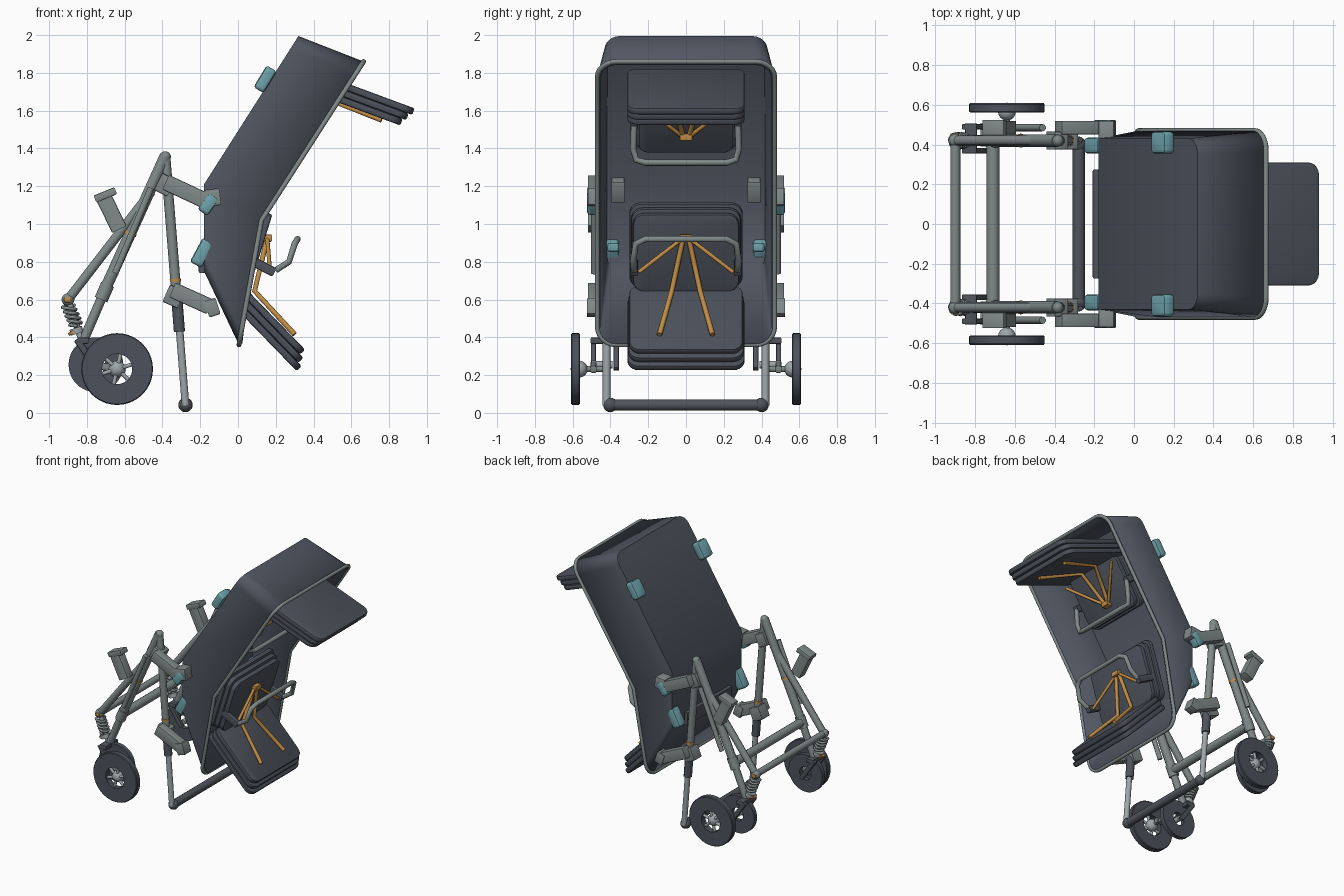
import bpy, bmesh, math
from mathutils import Vector, Matrix

cube = bpy.data.objects.get("Cube")
if cube:
    bpy.data.objects.remove(cube)


def material(name, rgb):
    m = bpy.data.materials.new(name)
    m.use_nodes = True
    m.diffuse_color = (*rgb, 1)
    m.node_tree.nodes["Principled BSDF"].inputs["Base Color"].default_value = (*rgb, 1)
    return m


SHELL = material("dark slate", (0.083, 0.096, 0.123))
PAD = material("charcoal", (0.073, 0.083, 0.105))
FRAME = material("grey green metal", (0.215, 0.255, 0.252))
DARK = material("dark tube", (0.08, 0.09, 0.106))
LIGHT = material("light metal", (0.34, 0.385, 0.4))
TEAL = material("teal", (0.155, 0.365, 0.41))
ORANGE = material("orange", (0.53, 0.265, 0.06))


def finish(name, bm, mat):
    me = bpy.data.meshes.new(name)
    bm.to_mesh(me)
    bm.free()
    me.materials.append(mat)
    ob = bpy.data.objects.new(name, me)
    bpy.context.collection.objects.link(ob)
    return ob


def tube(name, pts, r, mat, cyclic=False):
    cu = bpy.data.curves.new(name, 'CURVE')
    cu.dimensions = '3D'
    cu.bevel_depth, cu.bevel_resolution, cu.use_fill_caps = r, 3, not cyclic
    sp = cu.splines.new('POLY')
    sp.points.add(len(pts) - 1)
    for p, co in zip(sp.points, pts):
        p.co = (*co, 1)
    sp.use_cyclic_u = cyclic
    cu.materials.append(mat)
    ob = bpy.data.objects.new(name, cu)
    bpy.context.collection.objects.link(ob)


def slab(name, a, b, y, width, thick, mat, corner=0.0, edge=0.008):
    """Block whose top face runs from a to b (x, z), hanging to the right of that line."""
    d = Vector((b[0] - a[0], 0, b[1] - a[1]))
    bm = bmesh.new()
    bmesh.ops.create_cube(bm, size=1)
    bmesh.ops.scale(bm, vec=(d.length, width, thick), verts=bm.verts)
    if corner:
        up = [e for e in bm.edges if abs(e.verts[0].co.z - e.verts[1].co.z) > thick / 2]
        bmesh.ops.bevel(bm, geom=up, offset=corner, segments=5, profile=0.5, affect='EDGES')
    rims = [e for e in bm.edges if abs(e.verts[0].co.z - e.verts[1].co.z) < thick / 2]
    bmesh.ops.bevel(bm, geom=rims, offset=edge, segments=2, profile=0.5, affect='EDGES')
    bmesh.ops.translate(bm, vec=(d.length / 2, 0, -thick / 2), verts=bm.verts)
    turn = Matrix.Rotation(math.atan2(-d.z, d.x), 4, 'Y')
    bm.transform(Matrix.Translation((a[0], y, a[1])) @ turn)
    finish(name, bm, mat)


def lathe(name, profile, x, y, z, mat, steps=40):
    """Spin a closed (radius, offset) profile round an axle along y."""
    bm = bmesh.new()
    rings = []
    for k in range(steps):
        t = math.tau * k / steps
        rings.append([bm.verts.new((x + r * math.cos(t), y + o, z + r * math.sin(t)))
                      for r, o in profile])
    n = len(profile)
    for k in range(steps):
        p, q = rings[k], rings[(k + 1) % steps]
        for i in range(n):
            bm.faces.new((p[i], p[(i + 1) % n], q[(i + 1) % n], q[i]))
    bmesh.ops.recalc_face_normals(bm, faces=bm.faces)
    finish(name, bm, mat)


def ball(name, x, y, z, r, mat):
    bm = bmesh.new()
    bmesh.ops.create_uvsphere(bm, u_segments=16, v_segments=10, radius=r)
    bmesh.ops.translate(bm, vec=(x, y, z), verts=bm.verts)
    finish(name, bm, mat)


# Shell: rounded rings that follow a bent side line
def ring(line, half, r, n=6):
    p = [Vector((x, 0, z)) for x, z in line]
    l1 = (p[1] - p[0]).length
    total = l1 + (p[2] - p[1]).length
    arc = [math.pi / 2 * k / n for k in range(n + 1)]
    side = [(half - r + r * math.sin(t), r - r * math.cos(t)) for t in arc]
    side.append((half, l1))
    side += [(half - r + r * math.cos(t), total - r + r * math.sin(t)) for t in arc]
    pts = []
    for y, d in side + [(-y, d) for y, d in reversed(side)]:
        q = p[0].lerp(p[1], d / l1) if d <= l1 else p[1].lerp(p[2], (d - l1) / (total - l1))
        pts.append((q.x, y, q.z))
    return pts


rim = ring([(0.005, 0.36), (0.125, 1.02), (0.665, 1.86)], 0.47, 0.1)
back = ring([(-0.18, 0.75), (-0.18, 1.21), (0.32, 1.995)], 0.43, 0.08)
bm = bmesh.new()
outer = [bm.verts.new(c) for c in rim]
inner = [bm.verts.new(c) for c in back]
count = len(rim)
for i in range(count):
    j = (i + 1) % count
    bm.faces.new((outer[i], outer[j], inner[j], inner[i]))
k1 = 7
k2 = count - 1 - k1
bm.faces.new(inner[k1:k2 + 1])
bm.faces.new(inner[k2:] + inner[:k1 + 1])
bmesh.ops.recalc_face_normals(bm, faces=bm.faces)
shell = finish("shell", bm, SHELL)
wall = shell.modifiers.new("wall", 'SOLIDIFY')
wall.thickness, wall.offset = 0.02, -1
tube("shell_rim", rim, 0.013, FRAME, cyclic=True)
slab("back_plate", (-0.172, 0.84), (-0.172, 0.74), 0, 0.55, 0.036, DARK)


# Cushions: three stacked layers; grow moves the start and end of each deeper layer outward
def cushion(name, a, b, width, grow, widen=0.0):
    a, b = Vector(a), Vector(b)
    u = (b - a).normalized()
    down = Vector((u.y, -u.x))
    for i in range(3):
        off = down * (0.037 * i)
        slab(f"{name}_layer_{i + 1}", a + off - u * grow[0] * i, b + off + u * grow[1] * i, 0,
             width + widen * i, 0.037, PAD, corner=0.06, edge=0.01)


cushion("lower_seat", (0.02, 0.68), (0.355, 0.335), 0.6, (0, 0.025), 0.01)
cushion("lower_backrest", (0.182, 1.05), (0.055, 0.64), 0.56, (0.018, 0), 0.02)
cushion("upper_seat", (0.36, 1.825), (0.935, 1.612), 0.62, (0, -0.02))
slab("upper_backrest_pad", (0.40, 1.71), (0.19, 1.375), 0, 0.5, 0.04, PAD, corner=0.05)
slab("upper_backrest", (0.37, 1.73), (0.15, 1.385), 0, 0.53, 0.05, PAD, corner=0.05)


# Orange fan braces and bent grab bars on both seats
def fan(name, hub, bend, tip, short):
    slab(name + "_hub", (hub[0] - 0.025, hub[1] + 0.02), (hub[0] + 0.025, hub[1] + 0.02),
         0, 0.065, 0.04, ORANGE)
    for s in (1, -1):
        start = (hub[0], s * 0.015, hub[1])
        tube(name + "_long_brace", [start, (bend[0], s * 0.075, bend[1]),
                                    (tip[0], s * 0.14, tip[1])], 0.014, ORANGE)
        tube(name + "_short_brace", [start, (short[0], s * 0.25, short[1])], 0.011, ORANGE)


def grab_bar(name, foot, knee, top):
    half = [(foot[0], 0.275, foot[1]), (knee[0], 0.28, knee[1]),
            (top[0] - 0.015, 0.265, top[1] * 0.8 + knee[1] * 0.2), (top[0], 0.215, top[1])]
    tube(name, half + [(x, -y, z) for x, y, z in reversed(half)], 0.017, FRAME)


fan("lower_fan", (0.155, 0.925), (0.088, 0.645), (0.30, 0.415), (0.17, 0.745))
fan("upper_fan", (0.25, 1.46), (0.425, 1.68), (0.76, 1.55), (0.42, 1.64))
grab_bar("lower_grab_bar", (0.2, 0.755), (0.27, 0.80), (0.315, 0.92))
grab_bar("upper_grab_bar", (0.3, 1.52), (0.29, 1.40), (0.29, 1.325))

# Frame parts repeated on both sides
for s in (1, -1):
    y = s * 0.42
    slab("lower_arm", (0.08, 0.83), (0.205, 0.765), s * 0.275, 0.04, 0.05, PAD)
    slab("upper_arm", (0.26, 1.58), (0.32, 1.54), s * 0.275, 0.04, 0.05, PAD)

    # Front leg with thinner sliding tube
    tube("front_leg_upper", [(-0.385, y, 1.36), (-0.31, y, 0.43)], 0.028, FRAME)
    tube("front_leg_lower", [(-0.31, y, 0.45), (-0.278, y, 0.04)], 0.021, LIGHT)
    tube("front_leg_sleeve", [(-0.325, y, 0.62), (-0.31, y, 0.43)], 0.031, DARK)
    ball("foot_cap", -0.278, s * 0.4, 0.042, 0.038, DARK)

    # Rear legs
    ball("apex_joint", -0.385, y, 1.355, 0.03, FRAME)
    tube("rear_leg", [(-0.385, y, 1.36), (-0.71, y, 0.64)], 0.032, FRAME)
    tube("rear_leg_lower", [(-0.70, y, 0.66), (-0.82, y, 0.38)], 0.027, FRAME)
    tube("rear_leg_collar", [(-0.69, y, 0.68), (-0.725, y, 0.6)], 0.038, FRAME)
    tube("rear_strut", [(-0.46, y, 1.17), (-0.9, y, 0.6)], 0.026, FRAME)
    tube("side_rod", [(-0.46, s * 0.485, 1.19), (-0.65, s * 0.485, 0.74)], 0.018, FRAME)
    ball("rear_joint", -0.9, y, 0.6, 0.034, FRAME)
    slab("strut_clip", (-0.92, 0.612), (-0.885, 0.612), y, 0.074, 0.028, ORANGE)
    tube("rear_leg_clip", [(-0.567, y, 0.957), (-0.573, y, 0.943)], 0.035, ORANGE)
    tube("front_leg_clip", [(-0.332, y, 0.71), (-0.331, y, 0.695)], 0.031, ORANGE)

    # Spring shock absorber
    tube("shock_rod", [(-0.9, y, 0.6), (-0.82, y, 0.36)], 0.018, LIGHT)
    coil = [(-0.9 + 0.045 * t / 40 + 0.034 * math.cos(t * 0.75),
             y + 0.036 * math.sin(t * 0.75), 0.57 - 0.11 * t / 40) for t in range(41)]
    tube("shock_spring", coil, 0.009, FRAME)
    tube("shock_seat", [(-0.86, y, 0.45), (-0.85, y, 0.42)], 0.036, LIGHT)
    tube("shock_ring", [(-0.875, y, 0.435), (-0.868, y, 0.42)], 0.03, ORANGE)

    # Wheels: large outer disc with open hub, smaller inner disc
    wx, wy, wz = -0.64, s * 0.585, 0.232
    lathe("outer_wheel", [(0.08, -0.024), (0.185, -0.024), (0.19, -0.018),
                          (0.19, 0.018), (0.185, 0.024), (0.08, 0.024)], wx, wy, wz, PAD)
    lathe("inner_wheel", [(0.05, -0.018), (0.145, -0.018), (0.145, 0.018), (0.05, 0.018)],
          -0.752, y, 0.255, PAD)
    ball("wheel_hub", wx, s * 0.566, wz, 0.045, LIGHT)
    for k in range(6):
        t = math.tau * k / 6 + 0.3
        tube("wheel_spoke", [(wx, wy, wz), (wx + 0.085 * math.cos(t), wy,
                                            wz + 0.085 * math.sin(t))], 0.011, LIGHT)
    tube("wheel_axle", [(wx, y, wz), (wx, wy, wz)], 0.016, FRAME)
    tube("inner_axle", [(-0.752, s * 0.39, 0.255), (-0.752, s * 0.5, 0.255)], 0.02, LIGHT)
    for o in (0.37, 0.49):
        slab("wheel_fork", (-0.84, 0.4), (-0.73, 0.24), s * o, 0.028, 0.035, DARK)
    slab("fork_crown", (-0.85, 0.4), (-0.79, 0.4), s * 0.43, 0.15, 0.035, DARK)
    slab("axle_link", (-0.77, 0.275), (-0.61, 0.25), s * 0.49, 0.03, 0.04, FRAME)

    # Brackets between frame and shell
    slab("upper_bracket", (-0.365, 1.26), (-0.13, 1.15), s * 0.485, 0.07, 0.085, FRAME)
    slab("upper_bracket_clamp", (-0.40, 1.27), (-0.33, 1.235), y, 0.09, 0.1, FRAME)
    slab("upper_bracket_jaw", (-0.18, 1.18), (-0.1, 1.19), s * 0.47, 0.1, 0.09, FRAME)
    slab("lower_bracket", (-0.33, 0.69), (-0.13, 0.60), s * 0.485, 0.07, 0.085, FRAME)
    slab("lower_bracket_clamp", (-0.36, 0.68), (-0.28, 0.645), y, 0.09, 0.1, FRAME)
    slab("lower_bracket_jaw", (-0.18, 0.59), (-0.12, 0.61), s * 0.485, 0.08, 0.09, FRAME)
    slab("rear_bracket", (-0.675, 1.165), (-0.59, 0.99), s * 0.485, 0.07, 0.085, FRAME)
    slab("rear_bracket_head", (-0.765, 1.15), (-0.655, 1.195), s * 0.485, 0.08, 0.04, FRAME)
    slab("inner_clamp", (-0.1, 1.25), (-0.03, 1.22), s * 0.36, 0.07, 0.12, FRAME)

    # Teal latches
    slab("top_latch", (0.082, 1.725), (0.152, 1.84), s * 0.41, 0.11, 0.062, TEAL, 0.02, 0.015)
    slab("middle_latch", (-0.255, 0.80), (-0.185, 0.93), s * 0.395, 0.08, 0.07, TEAL, 0.02, 0.015)
    slab("side_latch", (-0.215, 1.08), (-0.15, 1.17), s * 0.49, 0.07, 0.065, TEAL, 0.02, 0.015)
    slab("inner_latch", (-0.165, 0.90), (-0.12, 0.90), s * 0.385, 0.06, 0.045, TEAL, 0.015)

# Cross bars
tube("foot_bar", [(-0.278, -0.4, 0.042), (-0.278, 0.4, 0.042)], 0.031, DARK)
tube("rear_cross_bar", [(-0.9, -0.42, 0.6), (-0.9, 0.42, 0.6)], 0.025, FRAME)
tube("middle_cross_bar", [(-0.71, -0.42, 0.64), (-0.71, 0.42, 0.64)], 0.033, FRAME)

# Smooth shading with sharp edges kept
bpy.ops.object.select_all(action='DESELECT')
for ob in bpy.context.scene.objects:
    if ob.type == 'MESH':
        ob.select_set(True)
        bpy.context.view_layer.objects.active = ob
bpy.ops.object.shade_smooth_by_angle(angle=math.radians(35))
